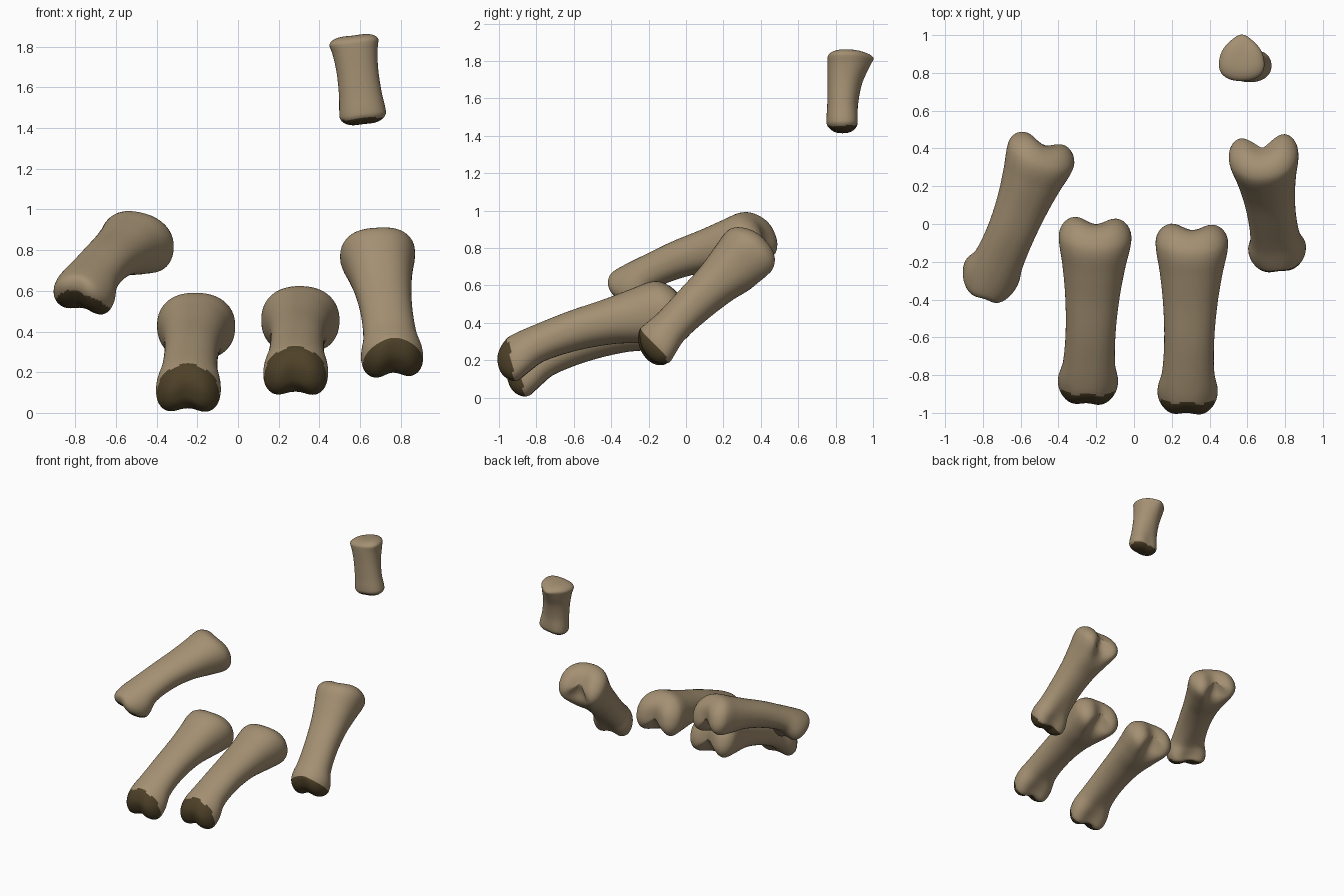
import bpy, bmesh, math
from mathutils import Vector

if "Cube" in bpy.data.objects:
    bpy.data.objects.remove(bpy.data.objects["Cube"])


def material(name, col):
    m = bpy.data.materials.new(name)
    m.diffuse_color = (*col, 1)
    m.use_nodes = True
    m.node_tree.nodes["Principled BSDF"].inputs["Base Color"].default_value = m.diffuse_color
    return m


TAN = material("bone_tan", (0.37, 0.28, 0.17))
DARK = material("joint_brown", (0.075, 0.052, 0.021))

# Profile keys: t, width, height, upward bow, underside groove, taper
TOE = [(0.00, .27, .22, .00, .03, .18), (0.07, .30, .26, -.005, .035, .18),
       (0.14, .315, .245, .015, .03, .14), (0.24, .275, .21, .046, .01, .05),
       (0.42, .265, .215, .062, .00, .0), (0.60, .29, .245, .055, .0, .0),
       (0.75, .335, .31, .035, .015, .0), (0.86, .38, .355, .02, .07, .0),
       (0.94, .385, .335, .005, .11, .0), (1.00, .36, .30, .00, .12, .0)]
THUMB = [(0.00, .22, .15, -.005, .00, .0), (0.12, .23, .175, -.008, .01, .0),
         (0.35, .21, .165, -.006, .0, .0), (0.60, .205, .18, -.014, -.005, -.04),
         (0.80, .22, .215, -.03, -.01, -.12), (0.92, .24, .23, -.037, -.018, -.2),
         (1.00, .24, .235, -.04, -.02, -.22)]


def sample(keys, t):
    """Smooth Hermite interpolation through the profile keys."""
    n = len(keys)
    i = max(k for k in range(n - 1) if k == 0 or keys[k][0] <= t)
    a, b = keys[i], keys[i + 1]
    p, q = keys[max(i - 1, 0)], keys[min(i + 2, n - 1)]
    L = b[0] - a[0]
    f = (t - a[0]) / L
    out = []
    for j in range(1, 6):
        ma = (b[j] - p[j]) / (b[0] - p[0]) * L
        mb = (q[j] - a[j]) / (q[0] - a[0]) * L
        out.append((2*f**3 - 3*f*f + 1) * a[j] + (f**3 - 2*f*f + f) * ma
                   + (3*f*f - 2*f**3) * b[j] + (f**3 - f*f) * mb)
    return out


def ramp(f):
    f = min(max(f, 0), 1)
    return f * f * (3 - 2 * f)


def bone(name, p0, p1, side, keys=TOE, sw=1, sh=1, bow=1, caps=(.1, .12),
         dip=.09, notch=.03, shear=0, joint=(0, 0, 0, 0), sides=64):
    p0, p1 = Vector(p0), Vector(p1)
    d = p1 - p0
    length = d.length
    d.normalize()
    s = Vector(side)
    s = (s - d * s.dot(d)).normalized()
    u = s.cross(d)
    # ring stations: rounded cap, shaft, rounded cap
    c0, c1 = caps
    arc = [math.radians(a) for a in (8, 16, 24, 32, 40, 48, 56, 64, 71, 78, 84, 88.5)]
    st = [(c0 * (1 - math.sin(a)), math.cos(a) ** .7) for a in reversed(arc)]
    st += [(c0 + (1 - c0 - c1) * i / 30, 1) for i in range(31)]
    st += [(1 - c1 * (1 - math.sin(a)), math.cos(a) ** .7) for a in arc]
    bm = bmesh.new()
    rings = []
    for t, k in st:
        w, h, off, g, tp = sample(keys, t)
        w, h = w * sw, h * sh
        ring = []
        for i in range(sides):
            th = 2 * math.pi * i / sides
            c, n = math.cos(th), math.sin(th)
            x = w / 2 * math.copysign(abs(c) ** .9, c) * (1 - tp * n) * k
            z = h / 2 * math.copysign(abs(n) ** .9, n)
            if n < 0:
                z += g * math.exp(-(c / .42) ** 2) * min(1, -n * 2)
            z *= k
            mid = math.exp(-(x / (.24 * w)) ** 2)
            a = t * length
            a -= ramp((t - .78) / .2) * dip * mid * (.6 - z / h)   # two-lobed base
            a += ramp((.16 - t) / .14) * notch * mid               # pulley groove
            a -= ramp((.3 - t) / .25) * shear * z                  # slanted tip
            ring.append(bm.verts.new(p0 + d * a + s * x + u * (z + off * bow)))
        rings.append(ring)
    for r, q in zip(rings, rings[1:]):
        for i in range(sides):
            j = (i + 1) % sides
            bm.faces.new((r[i], r[j], q[j], q[i]))
    bm.faces.new(rings[0])
    bm.faces.new(rings[-1])
    bmesh.ops.recalc_face_normals(bm, faces=bm.faces)
    bm.normal_update()
    # dark joint surface: faces near the tip that point along the joint direction
    jdir = Vector(joint[:3]) if any(joint[:3]) else -d
    for f in bm.faces:
        f.smooth = True
        t = (f.calc_center_median() - p0).dot(d) / length
        if t < .17 and f.normal.dot(jdir) > (joint[3] or .3) and f.normal.dot(d) < -.2:
            f.material_index = 1
    me = bpy.data.meshes.new(name)
    bm.to_mesh(me)
    bm.free()
    me.materials.append(TAN)
    me.materials.append(DARK)
    ob = bpy.data.objects.new(name, me)
    bpy.context.collection.objects.link(ob)
    return ob


# Four large toe bones and one small thumb bone
bone("outer_left_toe_bone", (-.80, -.375, .555), (-.455, .465, .855), (.83, -.5, -.25),
     sw=.96, sh=.93, shear=.55, joint=(0, 0, -1, .55))
bone("inner_left_toe_bone", (-.25, -.965, .08), (-.20, .05, .455), (1, 0, 0))
bone("inner_right_toe_bone", (.28, -1.02, .17), (.31, .02, .475), (1, 0, 0))
bone("outer_right_toe_bone", (.77, -.225, .21), (.675, .44, .845), (1, .05, 0),
     sw=.96, bow=.4)
bone("thumb_bone", (.62, .83, 1.415), (.565, .835, 1.86), (1, 0, 0), keys=THUMB,
     caps=(.12, .1), dip=.01, notch=.005, joint=(0, 0, -1, .6))
